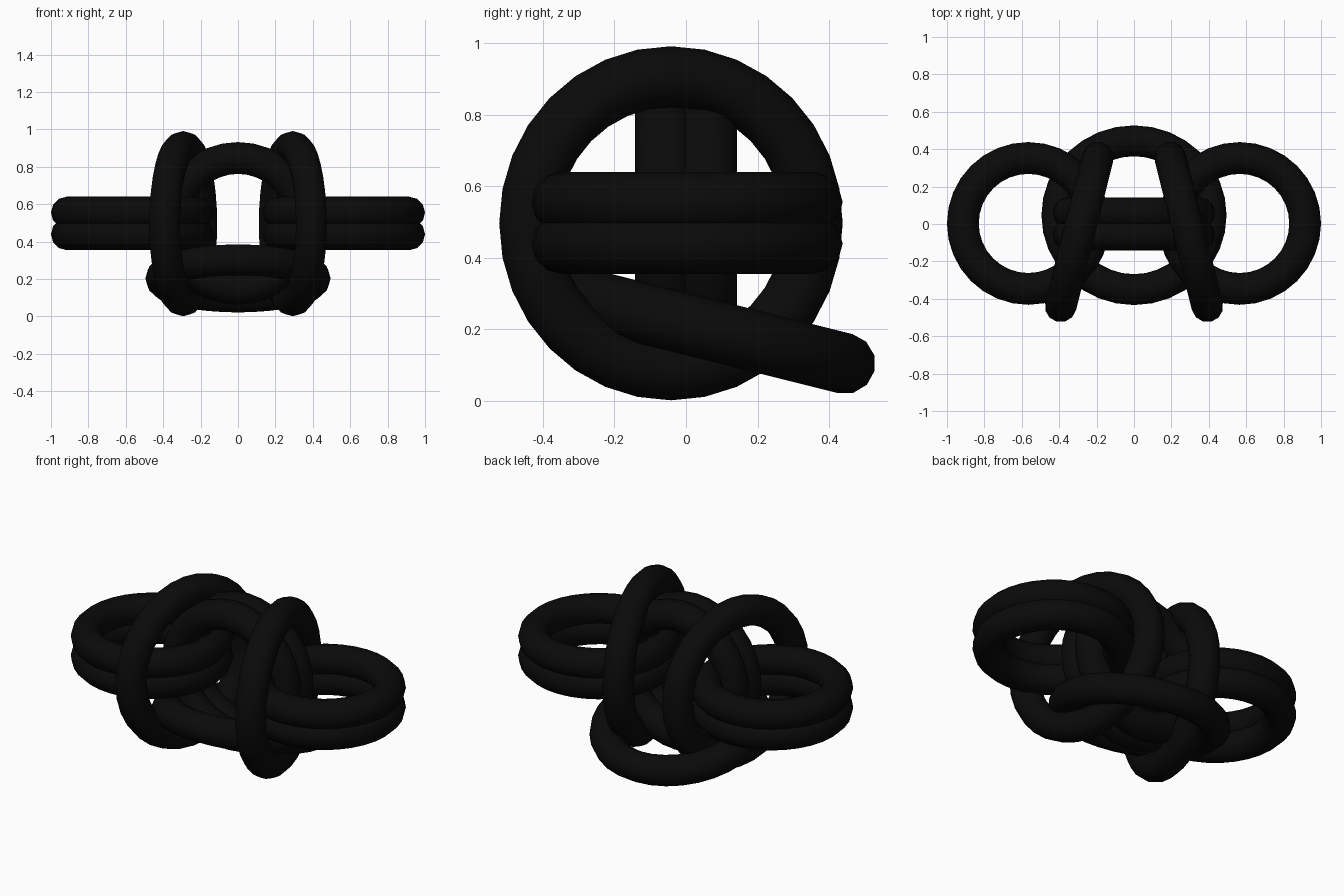
import bpy
from math import radians

if "Cube" in bpy.data.objects:
    bpy.data.objects.remove(bpy.data.objects["Cube"])

MINOR = 0.085
TILT = 14

black = bpy.data.materials.new("black")
black.diffuse_color = (0.003, 0.003, 0.003, 1)
black.use_nodes = True
black.node_tree.nodes["Principled BSDF"].inputs["Base Color"].default_value = black.diffuse_color


def ring(name, location, rotation, major):
    bpy.ops.mesh.primitive_torus_add(
        major_segments=32, minor_segments=12, major_radius=major,
        minor_radius=MINOR, location=location,
        rotation=[radians(a) for a in rotation])
    ob = bpy.context.object
    ob.name = name
    ob.data.materials.append(black)
    bpy.ops.object.shade_smooth()


# Paired rings: two flat stacks at the sides, one upright pair in the middle
for level, off in (("lower", -0.058), ("upper", 0.058)):
    for side, s in (("left", -1), ("right", 1)):
        ring(f"{side}_{level}_ring", (s * 0.565, 0.003, 0.497 + off), (0, 0, 0), 0.35)
    ring(f"middle_{level}_ring", (0, off, 0.497), (90, 0, 0), 0.35)

# Larger slanted linking rings at left and right
for side, s in (("left", -1), ("right", 1)):
    ring(f"{side}_linking_ring", (s * 0.293, -0.042, 0.496), (0, 90, s * TILT), 0.41)

# Larger slanted linking ring at the bottom
ring("bottom_linking_ring", (0, 0.047, 0.203), (-TILT, 0, 0), 0.41)
